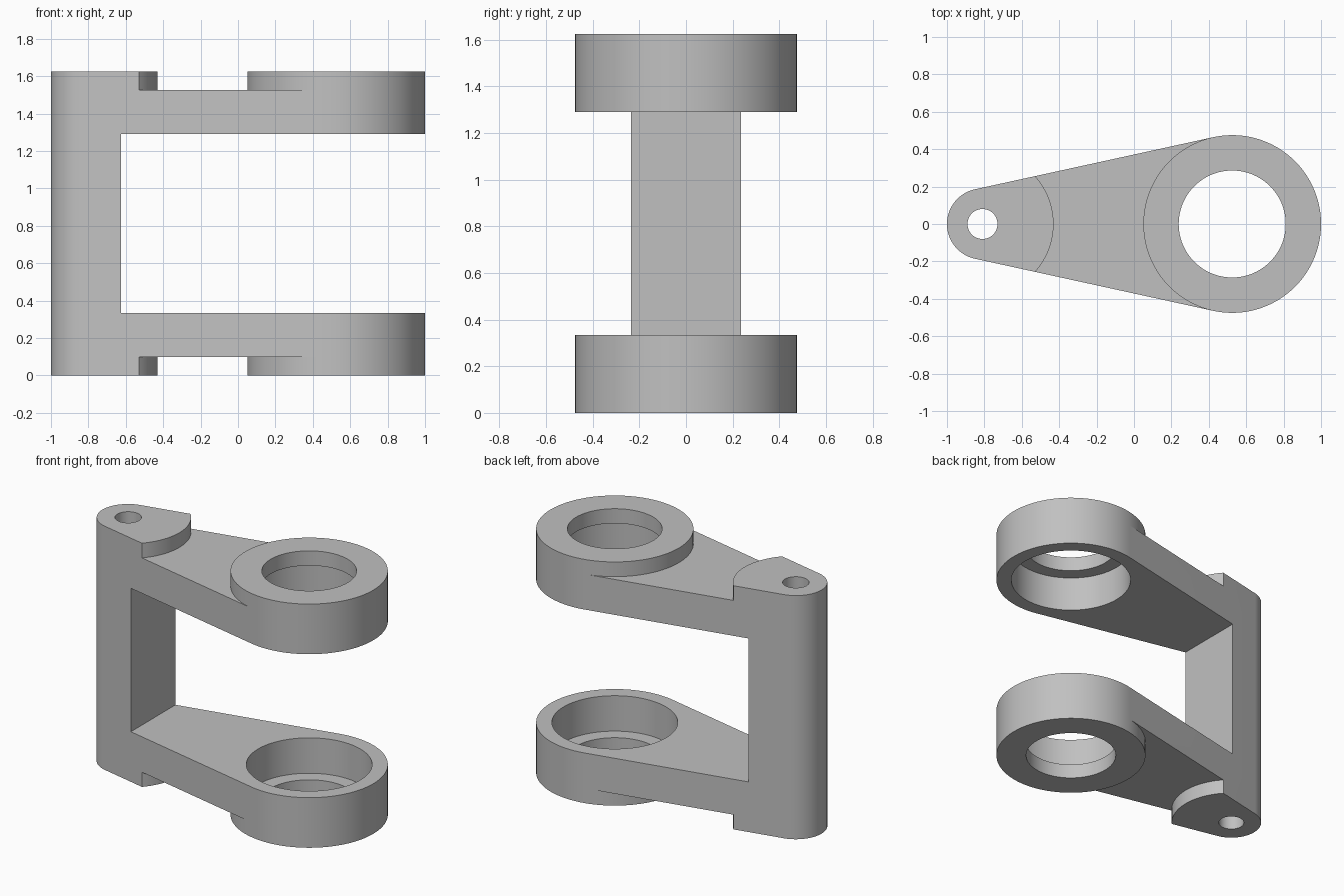
import bpy
import bmesh
from math import sin, cos, asin, pi
from mathutils import Vector

if "Cube" in bpy.data.objects:
    bpy.data.objects.remove(bpy.data.objects["Cube"], do_unlink=True)

HEIGHT = 1.624
LIP = 0.098            # recess depth, also the bearing lip thickness
ARM_INNER = 0.334      # inner face of the lower arm
PIN, PIN_R, PIN_HOLE, PAD_R = Vector((-0.81, 0)), 0.19, 0.08, 0.38
RING, RING_R, BORE, POCKET = Vector((0.525, 0)), 0.475, 0.286, 0.38
POST_INNER = -0.625
OVER = 0.1             # cutter overshoot

steel = bpy.data.materials.new("plain_grey")
steel.use_nodes = True
grey = (0.53, 0.53, 0.53, 1)
steel.diffuse_color = grey
steel.node_tree.nodes["Principled BSDF"].inputs["Base Color"].default_value = grey


def arc(centre, radius, start, end, steps):
    angles = [start + (end - start) * i / steps for i in range(steps + 1)]
    return [centre + radius * Vector((cos(a), sin(a))) for a in angles]


def prism(name, outline, low, high):
    """Extrude a flat outline between two heights."""
    bm = bmesh.new()
    face = bm.faces.new([bm.verts.new((p.x, p.y, low)) for p in outline])
    top = bmesh.ops.extrude_face_region(bm, geom=[face])["geom"]
    verts = [v for v in top if isinstance(v, bmesh.types.BMVert)]
    bmesh.ops.translate(bm, verts=verts, vec=(0, 0, high - low))
    bmesh.ops.recalc_face_normals(bm, faces=bm.faces)
    mesh = bpy.data.meshes.new(name)
    bm.to_mesh(mesh)
    bm.free()
    mesh.materials.append(steel)
    obj = bpy.data.objects.new(name, mesh)
    bpy.context.collection.objects.link(obj)
    return obj


def disc(centre, radius):
    return arc(centre, radius, 0, 2 * pi, 96)[:-1]


# Tapered bracket body: two round ends joined by tangent sides
tangent = pi / 2 + asin((RING_R - PIN_R) / (RING.x - PIN.x))
body = prism("fork_bracket",
             arc(RING, RING_R, -tangent, tangent, 80)
             + arc(PIN, PIN_R, tangent, 2 * pi - tangent, 56), 0, HEIGHT)

# Opening between the two arms
gap = [Vector(p) for p in ((POST_INNER, -1), (2, -1), (2, 1), (POST_INNER, 1))]
cutters = [prism("arm_gap_cutter", gap, ARM_INNER, HEIGHT - ARM_INNER)]

# Shallow recess between the pin pad and the bearing ring
normal = Vector((cos(tangent), sin(tangent)))
ring_edge = arc(RING, RING_R, tangent, 2 * pi - tangent, 72)
outer = ring_edge[0] + normal * 0.3
pad_edge = arc(PIN, PAD_R, -pi / 3, pi / 3, 48)
recess = (ring_edge + [Vector((outer.x, -outer.y)), Vector((pad_edge[0].x, -outer.y))]
          + pad_edge + [Vector((pad_edge[-1].x, outer.y)), outer])

# Mirrored cuts on both arms: recess outside, bearing pocket inside
for side, bottom in (("lower", True), ("upper", False)):
    spans = [(recess, -OVER, LIP), (disc(RING, POCKET), LIP, ARM_INNER + OVER)]
    for part, (outline, low, high) in zip(("recess", "pocket"), spans):
        if not bottom:
            low, high = HEIGHT - high, HEIGHT - low
        cutters.append(prism(f"{side}_{part}_cutter", outline, low, high))

# Through holes for the bearing and the pivot pin
cutters.append(prism("bore_cutter", disc(RING, BORE), -OVER, HEIGHT + OVER))
cutters.append(prism("pin_hole_cutter", disc(PIN, PIN_HOLE), -OVER, HEIGHT + OVER))

for cutter in cutters:
    cutter.hide_render = True
    mod = body.modifiers.new(cutter.name, "BOOLEAN")
    mod.operation = "DIFFERENCE"
    mod.solver = "EXACT"
    mod.object = cutter

# Bake the cuts and remove the helpers
bpy.context.view_layer.update()
graph = bpy.context.evaluated_depsgraph_get()
result = bpy.data.meshes.new_from_object(body.evaluated_get(graph))
body.modifiers.clear()
body.data = result
for cutter in cutters:
    bpy.data.objects.remove(cutter, do_unlink=True)

bpy.ops.object.select_all(action="DESELECT")
body.select_set(True)
bpy.context.view_layer.objects.active = body
bpy.ops.object.shade_smooth_by_angle()
